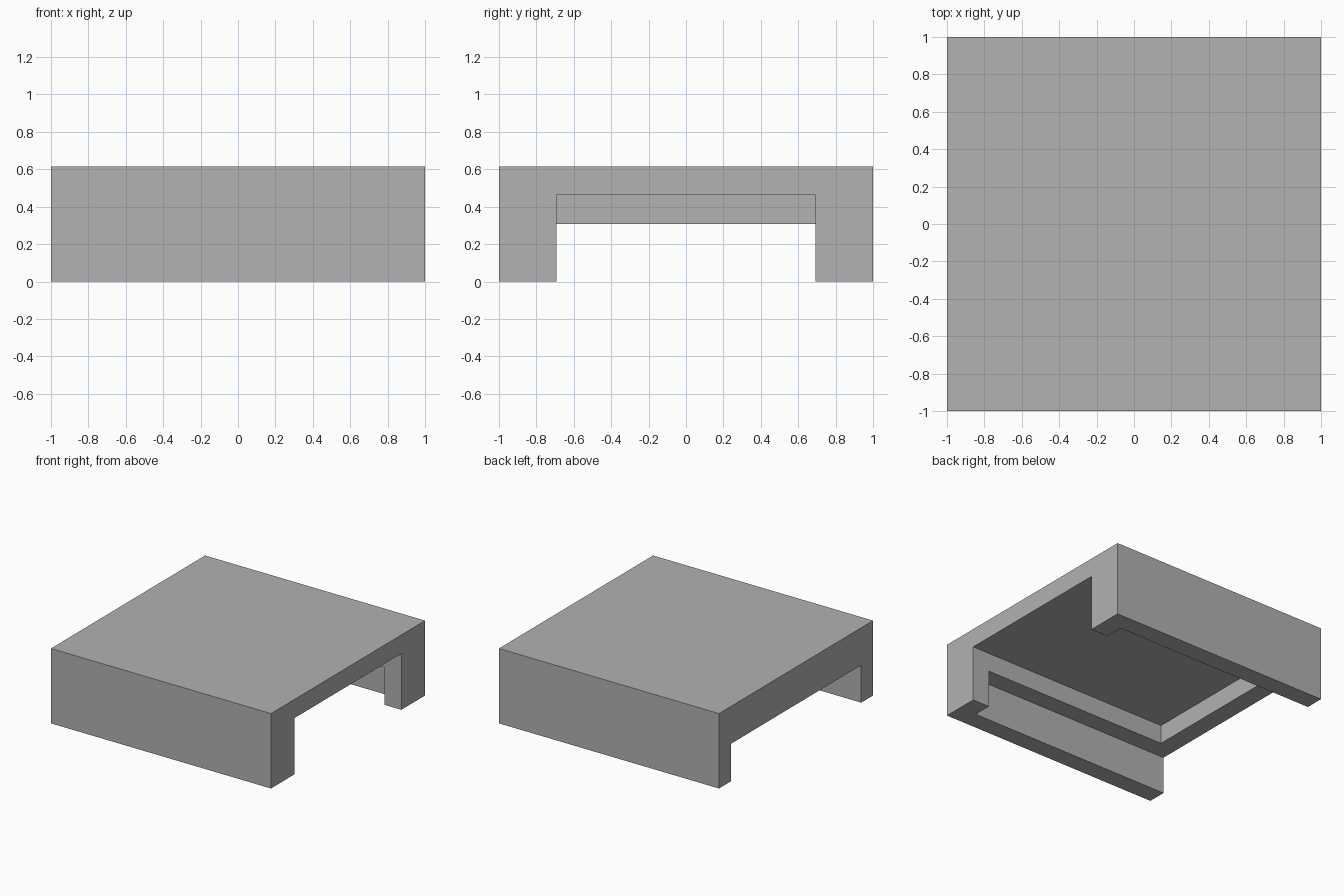
import bpy

cube = bpy.data.objects.get("Cube")
if cube:
    bpy.data.objects.remove(cube, do_unlink=True)

U = 2 / 13  # wall thickness module

grey = bpy.data.materials.new("plain_grey")
grey.use_nodes = True
colour = (0.445, 0.445, 0.445, 1)
grey.diffuse_color = colour
grey.node_tree.nodes["Principled BSDF"].inputs["Base Color"].default_value = colour


def box(name, low, high):
    """Axis-aligned box between two corners."""
    centre = [(a + b) / 2 for a, b in zip(low, high)]
    bpy.ops.mesh.primitive_cube_add(size=1, location=centre)
    ob = bpy.context.object
    ob.name = name
    ob.scale = [b - a for a, b in zip(low, high)]
    bpy.ops.object.transform_apply(location=True, rotation=False, scale=True)
    ob.data.materials.append(grey)
    return ob


# Solid cover block
cover = box("hollow_cover", (-1, -1, 0), (1, 1, 4 * U))

# Tall narrow recess, open at the left end
narrow = box("narrow_recess_cutter", (U - 1, 2 * U - 1, -U), (1 + U, 1 - 2 * U, 3 * U))
# Low wide recess, open at the right end
wide = box("wide_recess_cutter", (-1 - U, U - 1, -2 * U), (1 - U, 1 - U, 2 * U))

bpy.context.view_layer.objects.active = cover
for cutter in (narrow, wide):
    cutter.hide_render = True
    mod = cover.modifiers.new("recess", "BOOLEAN")
    mod.operation = "DIFFERENCE"
    mod.solver = "EXACT"
    mod.object = cutter
    bpy.ops.object.modifier_apply(modifier=mod.name)
    bpy.data.objects.remove(cutter, do_unlink=True)
